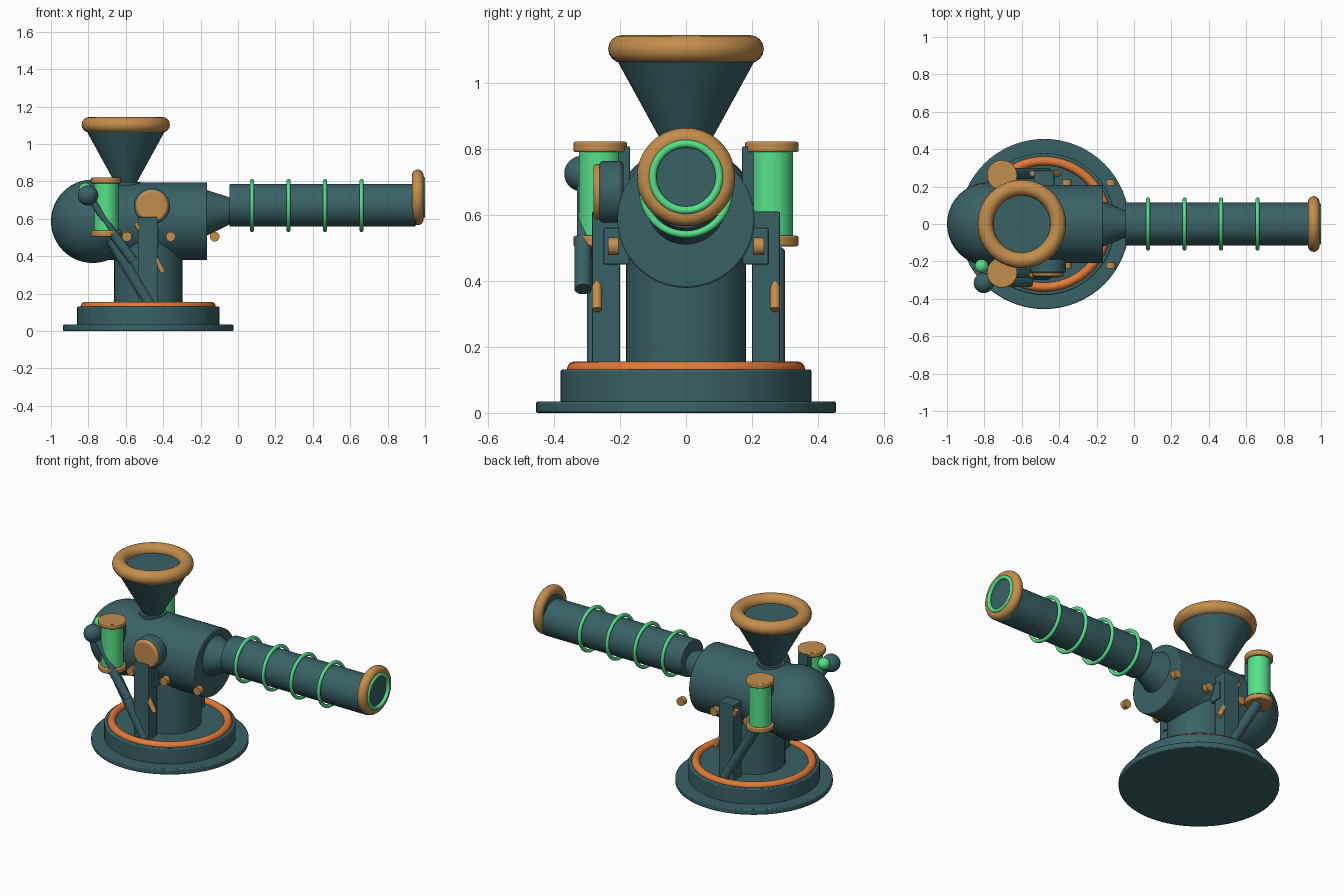
import bpy, math
from mathutils import Vector

if "Cube" in bpy.data.objects:
    bpy.data.objects.remove(bpy.data.objects["Cube"])


def material(name, rgb):
    m = bpy.data.materials.new(name)
    m.diffuse_color = (*rgb, 1)
    m.use_nodes = True
    m.node_tree.nodes["Principled BSDF"].inputs["Base Color"].default_value = m.diffuse_color
    return m


TEAL = material("dark_teal", (0.042, 0.122, 0.133))
BRONZE = material("bronze", (0.55, 0.27, 0.073))
ORANGE = material("orange", (0.76, 0.195, 0.04))
GREEN = material("bright_green", (0.093, 0.76, 0.255))
X, Y, Z = Vector((1, 0, 0)), Vector((0, 1, 0)), Vector((0, 0, 1))


def finish(name, mat, bevel=0, smooth=True):
    ob = bpy.context.object
    ob.name = name
    ob.data.materials.append(mat)
    if smooth:
        bpy.ops.object.shade_smooth_by_angle(angle=math.radians(35))
    if bevel:
        mod = ob.modifiers.new("soft_edge", "BEVEL")
        mod.width, mod.segments, mod.limit_method = bevel, 2, "ANGLE"
    return ob


def rod(name, a, b, r, mat, r2=None, bevel=0, sides=48):
    """Cylinder or cone running from point a to point b."""
    a, b = Vector(a), Vector(b)
    d = b - a
    bpy.ops.mesh.primitive_cone_add(
        vertices=sides, radius1=r, radius2=r if r2 is None else r2,
        depth=d.length, location=(a + b) / 2,
        rotation=d.to_track_quat("Z", "Y").to_euler())
    return finish(name, mat, bevel)


def ring(name, loc, major, minor, mat, axis=Z):
    bpy.ops.mesh.primitive_torus_add(
        major_radius=major, minor_radius=minor, major_segments=64,
        minor_segments=16, location=loc,
        rotation=axis.to_track_quat("Z", "Y").to_euler())
    return finish(name, mat)


def ball(name, loc, r, mat):
    bpy.ops.mesh.primitive_uv_sphere_add(segments=40, ring_count=24, radius=r, location=loc)
    return finish(name, mat)


def box(name, lo, hi, mat, bevel=0.005):
    lo, hi = Vector(lo), Vector(hi)
    bpy.ops.mesh.primitive_cube_add(size=1, location=(lo + hi) / 2)
    ob = finish(name, mat, bevel, smooth=False)
    ob.scale = [abs(v) for v in hi - lo]
    bpy.ops.object.transform_apply(location=False, rotation=False, scale=True)
    return ob


# Turntable base and pedestal
CX = -0.48
rod("base_plate", (CX, 0, 0), (CX, 0, 0.035), 0.455, TEAL, bevel=0.006, sides=64)
rod("turntable", (CX, 0, 0.03), (CX, 0, 0.132), 0.38, TEAL, bevel=0.006, sides=64)
ring("turntable_ring", (CX, 0, 0.132), 0.337, 0.024, ORANGE)
rod("pedestal", (CX, 0, 0.12), (CX, 0, 0.55), 0.182, TEAL)

# Main body with rounded rear and tapered neck
BZ = 0.587
rod("body", (-0.777, 0, BZ), (-0.165, 0, BZ), 0.208, TEAL, bevel=0.006, sides=64)
ball("rear_dome", (-0.777, 0, BZ), 0.223, TEAL)
rod("neck", (-0.175, 0, 0.635), (-0.035, 0, 0.645), 0.125, TEAL, r2=0.068)

# Barrel with coils and muzzle
GZ, MZ = 0.672, 0.715
rod("barrel", (-0.045, 0, GZ), (0.95, 0, GZ), 0.114, TEAL, bevel=0.004)
for i in range(4):
    ring("barrel_coil", (0.075 + 0.195 * i, 0, GZ), 0.131, 0.011, GREEN, X)
rod("muzzle_core", (0.93, 0, MZ), (0.982, 0, MZ), 0.102, TEAL)
ring("muzzle_rim", (0.961, 0, MZ), 0.118, 0.031, BRONZE, X)
ring("muzzle_glow", (0.988, 0, MZ), 0.101, 0.012, GREEN, X)

# Funnel on top
FX = -0.6
rod("funnel_collar", (FX, 0, 0.76), (FX, 0, 0.798), 0.08, TEAL)
rod("funnel", (FX, 0, 0.76), (FX, 0, 1.098), 0.04, TEAL, r2=0.225)
ring("funnel_rim", (FX, 0, 1.103), 0.194, 0.042, BRONZE)

# Parts repeated on both sides
for s, side in ((-1, "front"), (1, "back")):
    tx, ty = -0.705, s * 0.26
    rod(side + "_tank", (tx, ty, 0.52), (tx, ty, 0.80), 0.065, GREEN)
    rod(side + "_tank_top_cap", (tx, ty, 0.79), (tx, ty, 0.822), 0.081, BRONZE, bevel=0.006)
    rod(side + "_tank_bottom_cap", (tx, ty, 0.505), (tx, ty, 0.537), 0.081, BRONZE, bevel=0.006)
    box(side + "_tank_bracket", (-0.74, s * 0.17, 0.62), (-0.67, s * 0.21, 0.808), TEAL)
    box(side + "_support", (-0.535, s * 0.20, 0.12), (-0.43, s * 0.285, 0.61), TEAL)
    box(side + "_support_lug", (-0.53, s * 0.17, 0.45), (-0.422, s * 0.25, 0.56), TEAL)
    rod(side + "_strut", (-0.68, s * 0.27, 0.49), (-0.465, s * 0.27, 0.13), 0.03, TEAL, sides=24)
    rod(side + "_support_pin", (-0.545, s * 0.27, 0.58), (-0.4, s * 0.27, 0.313),
        0.015, BRONZE, sides=16)
    for bx in (-0.595, -0.36, -0.125):
        rod(side + "_bolt", (bx, s * 0.205, 0.505), (bx, s * 0.237, 0.505),
            0.026, BRONZE, sides=24)

# Pivot disc on the front side
rod("pivot_housing", (-0.46, -0.19, 0.668), (-0.46, -0.263, 0.668), 0.096, TEAL, bevel=0.012)
rod("pivot_cap", (-0.46, -0.25, 0.668), (-0.46, -0.281, 0.668), 0.087, BRONZE, bevel=0.012)

# Control lever and indicator bulb
rod("lever_rod", (-0.8, -0.312, 0.725), (-0.62, -0.312, 0.46), 0.018, TEAL, sides=24)
rod("lever_sleeve", (-0.67, -0.312, 0.525), (-0.56, -0.312, 0.375), 0.026, TEAL, sides=24)
ball("lever_knob", (-0.803, -0.315, 0.725), 0.054, TEAL)
ball("indicator_bulb", (-0.815, -0.225, 0.757), 0.036, GREEN)
